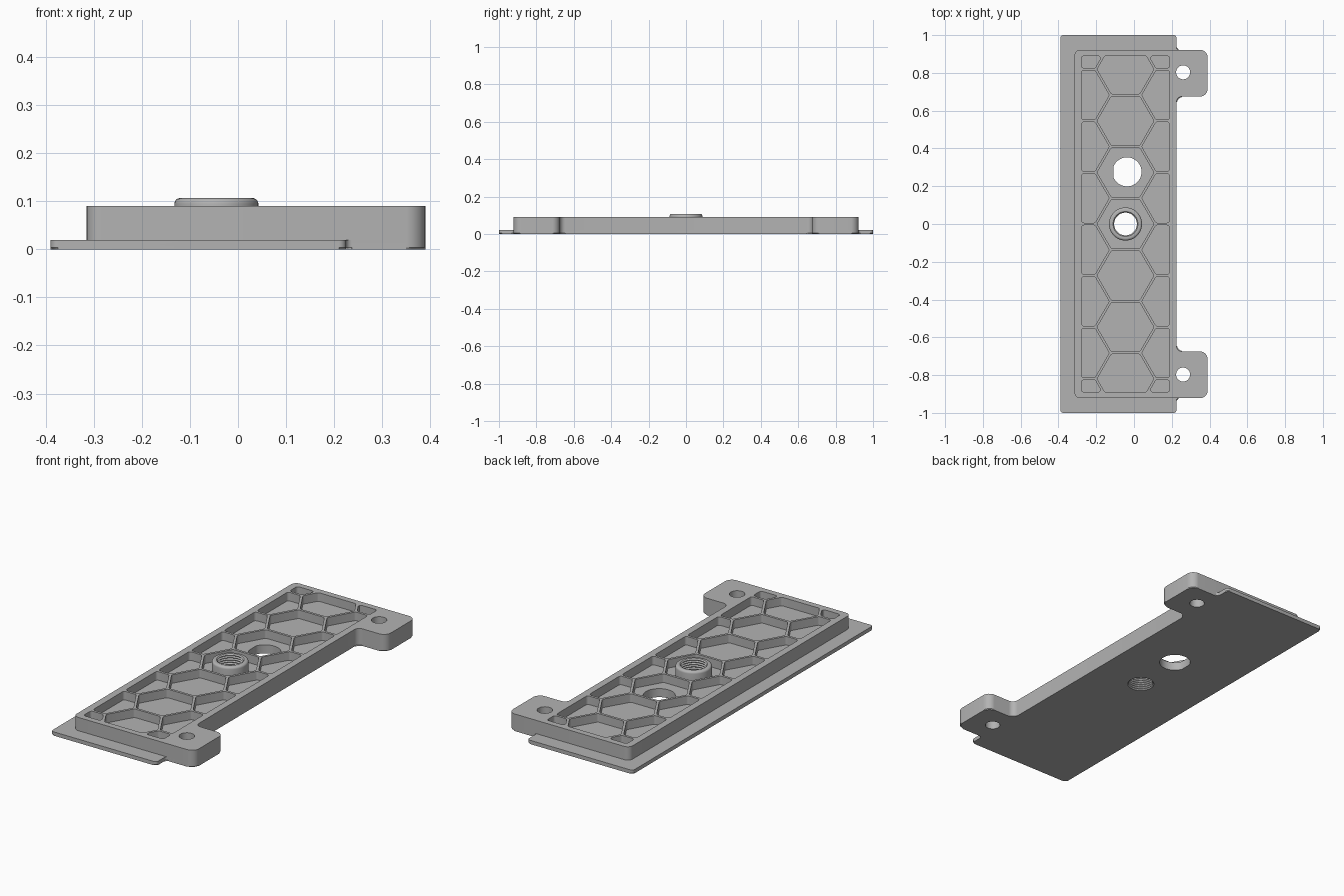
import bpy, bmesh, math
from mathutils import Vector

cube = bpy.data.objects.get("Cube")
if cube:
    bpy.data.objects.remove(cube, do_unlink=True)

gray = bpy.data.materials.new("plain_gray")
gray.use_nodes = True
COLOR = (0.45, 0.45, 0.45, 1)
gray.diffuse_color = COLOR
gray.node_tree.nodes["Principled BSDF"].inputs["Base Color"].default_value = COLOR

MID_X = -0.045          # centre line of the ribbed frame
FLOOR, PLATE, TOP = 0.045, 0.02, 0.09


def add_object(name, bm):
    bmesh.ops.recalc_face_normals(bm, faces=bm.faces[:])
    mesh = bpy.data.meshes.new(name)
    bm.to_mesh(mesh)
    bm.free()
    obj = bpy.data.objects.new(name, mesh)
    bpy.context.collection.objects.link(obj)
    mesh.materials.append(gray)
    return obj


def rounded(corners, steps=6):
    """Fillet a polygon given as (x, y, radius) corners."""
    out = []
    n = len(corners)
    for i, (x, y, r) in enumerate(corners):
        p = Vector((x, y))
        a = (Vector(corners[i - 1][:2]) - p).normalized()
        b = (Vector(corners[(i + 1) % n][:2]) - p).normalized()
        half = math.acos(max(-1, min(1, a.dot(b)))) / 2
        reach = r / math.tan(half)
        centre = p + (a + b).normalized() * (r / math.sin(half))
        start, end = p + a * reach - centre, p + b * reach - centre
        for s in range(steps + 1):
            out.append(centre + start.lerp(end, s / steps).normalized() * r)
    return out


def circle(x, y, r, n=48):
    return [Vector((x + r * math.cos(math.tau * i / n),
                    y + r * math.sin(math.tau * i / n))) for i in range(n)]


def clip(poly, axis, limit, sign):
    """Keep the part of a polygon where sign * coordinate <= sign * limit."""
    out = []
    for i, q in enumerate(poly):
        p = poly[i - 1]
        dp, dq = sign * (p[axis] - limit), sign * (q[axis] - limit)
        if dp * dq < 0:
            out.append(p.lerp(q, dp / (dp - dq)))
        if dq <= 0:
            out.append(q)
    return out


def add_prism(bm, outline, z0, z1, chamfer=0):
    low = [bm.verts.new((p.x, p.y, z0)) for p in outline]
    high = [bm.verts.new((p.x, p.y, z1)) for p in outline]
    bottom = bm.faces.new(low[::-1])
    bm.faces.new(high)
    for i in range(len(low)):
        bm.faces.new((low[i - 1], low[i], high[i], high[i - 1]))
    if chamfer:
        bmesh.ops.bevel(bm, geom=list(bottom.edges), offset=chamfer,
                        segments=1, affect='EDGES')


def prisms(name, outlines, z0, z1, chamfer=0):
    bm = bmesh.new()
    for outline in outlines:
        add_prism(bm, outline, z0, z1, chamfer)
    return add_object(name, bm)


def cut(obj, cutters):
    for cutter in cutters:
        cutter.hide_render = True
        mod = obj.modifiers.new("cut", 'BOOLEAN')
        mod.operation, mod.solver, mod.object = 'DIFFERENCE', 'EXACT', cutter
    graph = bpy.context.evaluated_depsgraph_get()
    mesh = bpy.data.meshes.new_from_object(obj.evaluated_get(graph))
    obj.modifiers.clear()
    obj.data = mesh


def mirror_y(half):
    return half + [(x, -y, r) for x, y, r in reversed(half)]


# Outlines of the thin plate and the thick frame with its two screw tabs
tab = [(0.39, -0.922, 0.04), (0.39, -0.675, 0.04), (0.225, -0.675, 0.03)]
plate_outline = rounded(mirror_y(
    [(-0.39, -1, 0.015), (0.225, -1, 0.015), (0.225, -0.922, 0.012)] + tab))
frame_outline = rounded(mirror_y([(-0.315, -0.922, 0.03)] + tab))
base_plate = prisms("base_plate", [plate_outline], 0, PLATE, 0.004)
frame = prisms("ribbed_frame", [frame_outline], PLATE, TOP)

# Honeycomb pockets, trimmed to the inside of the frame
APOTHEM, PITCH = 0.13, 0.273
RADIUS = APOTHEM / math.cos(math.pi / 6)
centres = [(MID_X, k * PITCH) for k in range(-3, 4)]
for side in (-1, 1):
    centres += [(MID_X + side * PITCH * math.cos(math.pi / 6), (k + 0.5) * PITCH)
                for k in range(-4, 4)]
pockets = []
for x, y in centres:
    cell = circle(x, y, RADIUS, 6)
    for sign in (-1, 1):
        cell = clip(cell, 0, MID_X + sign * 0.233, sign)
        cell = clip(cell, 1, sign * 0.89, sign)
    pockets.append(rounded([(p.x, p.y, 0.013) for p in cell], 4))
pocket_cutter = prisms("pocket_cutter", pockets, FLOOR, TOP + 0.1)

# Through holes: two screw holes, one flatted hole, one threaded hole
BORE = 0.073
holes = [circle(0.26, 0.803, 0.037), circle(0.26, -0.797, 0.037),
         clip(circle(-0.037, 0.276, 0.077), 0, -0.108, -1),
         circle(MID_X, 0, BORE)]
hole_cutter = prisms("hole_cutter", holes, -0.1, TOP + 0.1)

cut(frame, [pocket_cutter, hole_cutter])
cut(base_plate, [hole_cutter])
for helper in (pocket_cutter, hole_cutter):
    bpy.data.objects.remove(helper, do_unlink=True)

# Threaded boss: a spun profile with a rounded rim and a grooved bore
BOSS_R, BOSS_TOP, FILLET = 0.0875, 0.107, 0.012
profile = [(BORE, 0), (BORE, FLOOR), (BOSS_R, FLOOR)]
for i in range(6):
    a = math.pi / 2 * i / 5
    profile.append((BOSS_R - FILLET + FILLET * math.cos(a),
                    BOSS_TOP - FILLET + FILLET * math.sin(a)))
TURNS = 9
for i in range(2 * TURNS + 1):
    profile.append((0.066 if i % 2 == 0 else 0.06,
                    BOSS_TOP * (1 - i / (2 * TURNS))))
bm = bmesh.new()
verts = [bm.verts.new((r, 0, z)) for r, z in profile]
edges = [bm.edges.new((verts[i - 1], verts[i])) for i in range(len(verts))]
bmesh.ops.spin(bm, geom=verts + edges, cent=(0, 0, 0), axis=(0, 0, 1),
               angle=math.tau, steps=48, use_merge=True)
bmesh.ops.remove_doubles(bm, verts=bm.verts[:], dist=1e-5)
bmesh.ops.translate(bm, verts=bm.verts[:], vec=(MID_X, 0, 0))
boss = add_object("threaded_boss", bm)

# Smooth the rounded walls, keep the edges crisp
bpy.ops.object.select_all(action='DESELECT')
for obj in (base_plate, frame, boss):
    obj.select_set(True)
bpy.context.view_layer.objects.active = frame
bpy.ops.object.shade_smooth_by_angle(angle=math.radians(30))
